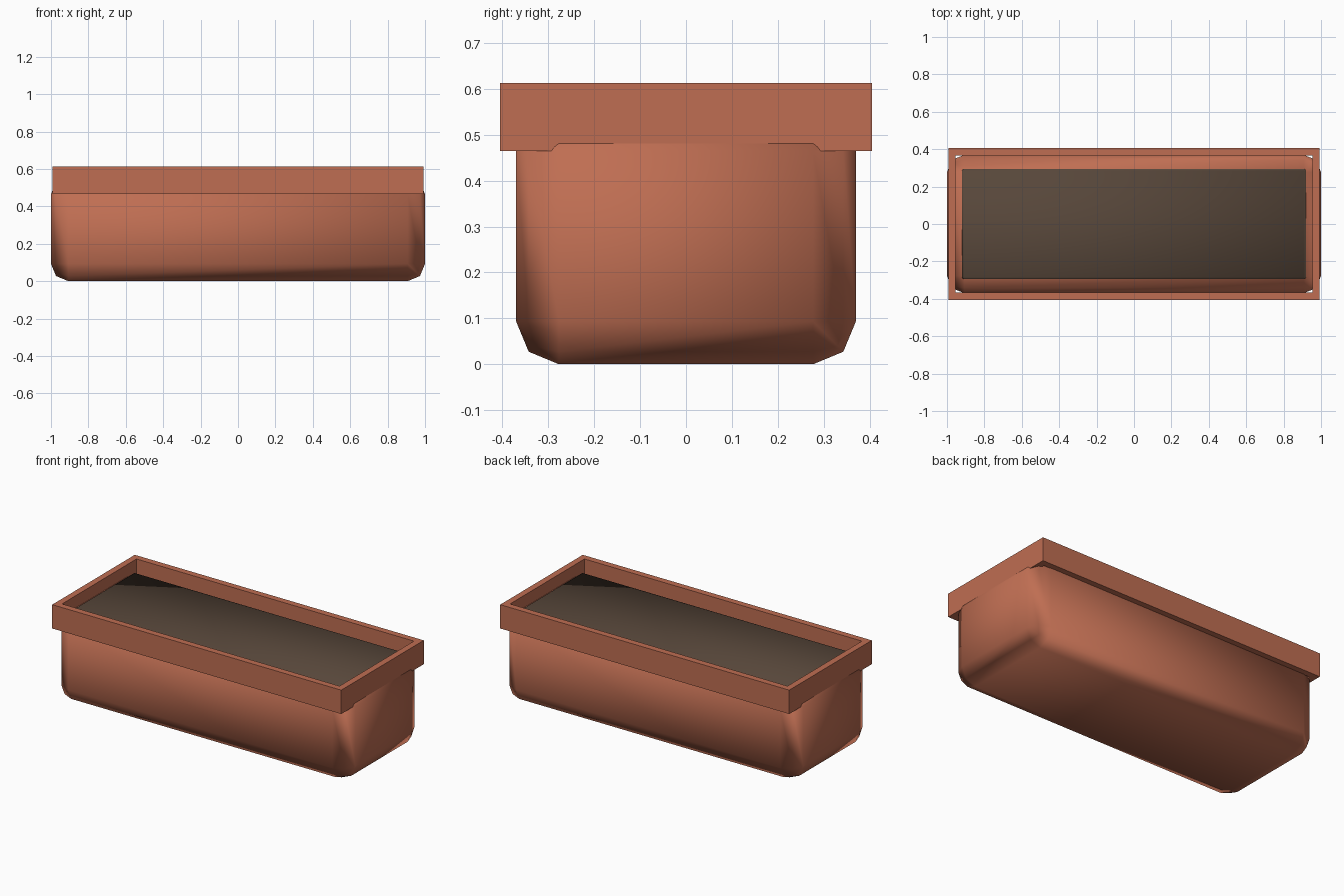
import bpy
import bmesh

cube = bpy.data.objects.get("Cube")
if cube:
    bpy.data.objects.remove(cube, do_unlink=True)


def make_material(name, rgb):
    mat = bpy.data.materials.new(name)
    mat.use_nodes = True
    mat.diffuse_color = (*rgb, 1)
    shader = mat.node_tree.nodes["Principled BSDF"]
    shader.inputs["Base Color"].default_value = (*rgb, 1)
    return mat


terracotta = make_material("terracotta", (0.52, 0.155, 0.085))
soil_brown = make_material("soil brown", (0.095, 0.062, 0.042))


def make_box(name, half_x, half_y, bottom, top, mat):
    """Box centred on the z axis between two heights."""
    bm = bmesh.new()
    bmesh.ops.create_cube(bm, size=2)
    for v in bm.verts:
        v.co = (v.co.x * half_x, v.co.y * half_y, top if v.co.z > 0 else bottom)
    mesh = bpy.data.meshes.new(name)
    bm.to_mesh(mesh)
    bm.free()
    mesh.materials.append(mat)
    obj = bpy.data.objects.new(name, mesh)
    bpy.context.collection.objects.link(obj)
    return obj


def round_edges(obj, width, segments):
    """Rounded edges that blend smoothly into flat faces."""
    bpy.ops.object.select_all(action="DESELECT")
    obj.select_set(True)
    bpy.context.view_layer.objects.active = obj
    bevel = obj.modifiers.new("rounded edges", "BEVEL")
    bevel.width = width
    bevel.segments = segments
    bevel.harden_normals = True
    bpy.ops.object.modifier_apply(modifier=bevel.name)
    for face in obj.data.polygons:
        face.use_smooth = True


# Rounded trough
trough = make_box("trough", 1.0, 0.37, 0, 0.557, terracotta)
round_edges(trough, 0.093, 2)

# Soil bed resting on the trough
soil = make_box("soil", 0.92, 0.295, 0.5, 0.567, soil_brown)
round_edges(soil, 0.01, 2)

# Square rim: a box whose top and bottom are inset, then bridged into a hole
rim = make_box("rim", 0.993, 0.405, 0.465, 0.613, terracotta)
bm = bmesh.new()
bm.from_mesh(rim.data)
bm.normal_update()
caps = [f for f in bm.faces if abs(f.normal.z) > 0.9]
bmesh.ops.inset_individual(bm, faces=caps, thickness=0.056)
inner_edges = [e for f in caps for e in f.edges]
bmesh.ops.delete(bm, geom=caps, context="FACES_ONLY")
bmesh.ops.bridge_loops(bm, edges=inner_edges)
bmesh.ops.recalc_face_normals(bm, faces=bm.faces)
bm.to_mesh(rim.data)
bm.free()
